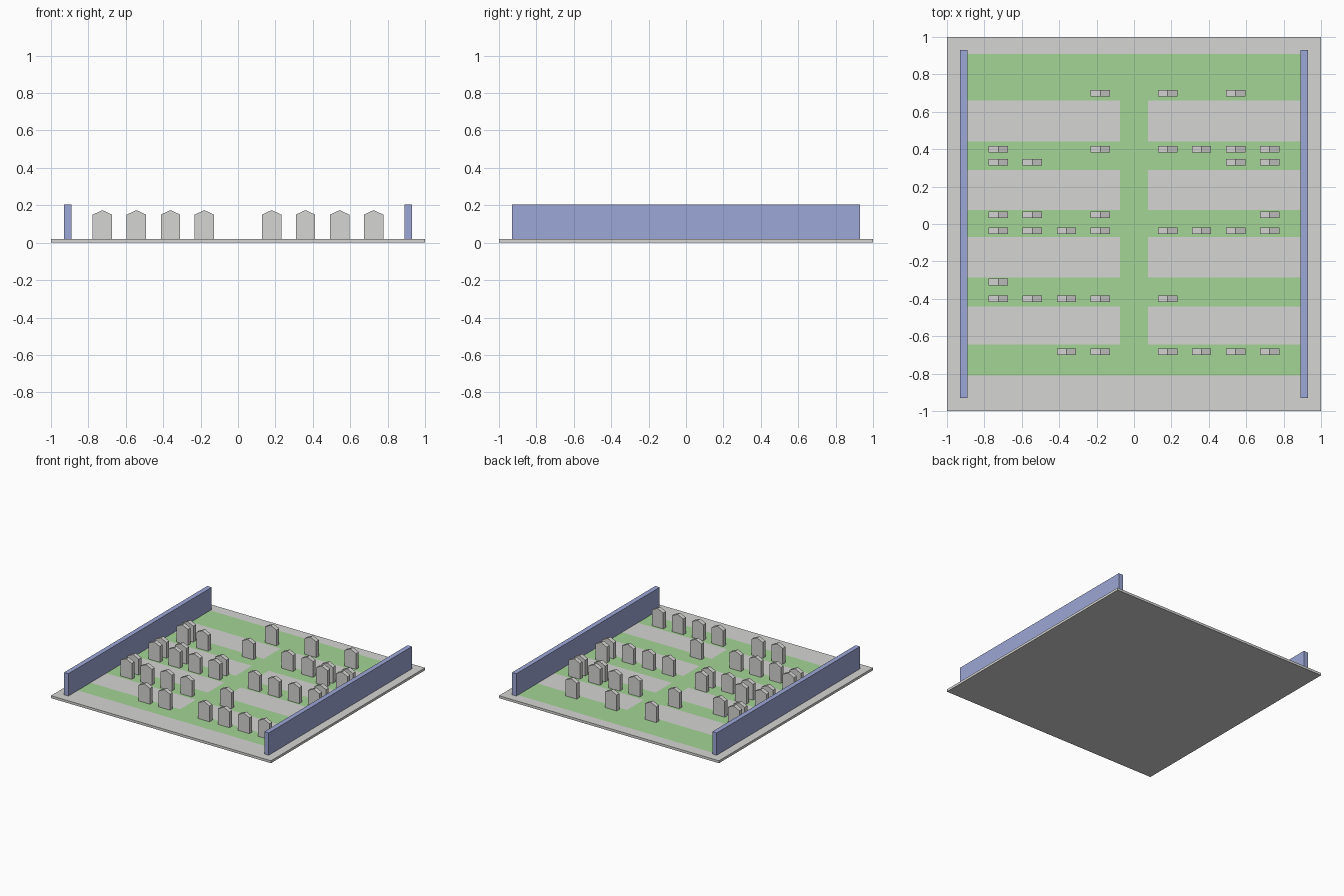
import bpy, bmesh

if "Cube" in bpy.data.objects:
    bpy.data.objects.remove(bpy.data.objects["Cube"])


def material(name, r, g, b):
    m = bpy.data.materials.new(name)
    m.diffuse_color = (r, g, b, 1)
    m.use_nodes = True
    m.node_tree.nodes["Principled BSDF"].inputs["Base Color"].default_value = m.diffuse_color
    return m


STONE = material("pale_stone", 0.66, 0.66, 0.645)
GRASS = material("grass_green", 0.37, 0.66, 0.30)
WALL = material("wall_blue", 0.335, 0.385, 0.67)
BASE_TOP = 0.02


def add_object(name, bm, *mats):
    bmesh.ops.recalc_face_normals(bm, faces=bm.faces)
    mesh = bpy.data.meshes.new(name)
    bm.to_mesh(mesh)
    bm.free()
    for m in mats:
        mesh.materials.append(m)
    obj = bpy.data.objects.new(name, mesh)
    bpy.context.collection.objects.link(obj)
    return obj


def box(x0, x1, y0, y1, z0, z1):
    bm = bmesh.new()
    bmesh.ops.create_cube(bm, size=1)
    for v in bm.verts:
        v.co = (x1 if v.co.x > 0 else x0,
                y1 if v.co.y > 0 else y0,
                z1 if v.co.z > 0 else z0)
    return bm


# Ground slab: top is cut along the lawn outlines and coloured by region
GRASS_BANDS = [(0.66, 0.91), (0.29, 0.44), (-0.07, 0.075),
               (-0.285, -0.44), (-0.645, -0.81)]
PATH_X, LAWN_X = 0.075, 0.90

bm = box(-1, 1, -1, 1, 0, BASE_TOP)
cuts = [((x, 0, 0), (1, 0, 0)) for x in (-LAWN_X, -PATH_X, PATH_X, LAWN_X)]
cuts += [((0, y, 0), (0, 1, 0)) for band in GRASS_BANDS for y in band]
for co, no in cuts:
    bmesh.ops.bisect_plane(bm, geom=bm.verts[:] + bm.edges[:] + bm.faces[:],
                           plane_co=co, plane_no=no)
bm.normal_update()
for f in bm.faces:
    c = f.calc_center_median()
    in_band = any(min(b) < c.y < max(b) for b in GRASS_BANDS)
    on_path = abs(c.x) < PATH_X and -0.81 < c.y < 0.91
    if f.normal.z > 0.9 and abs(c.x) < LAWN_X and (in_band or on_path):
        f.material_index = 1
add_object("ground_slab", bm, STONE, GRASS)

# Long side walls
for side, x in (("left", -0.91), ("right", 0.91)):
    add_object(side + "_wall",
               box(x - 0.02, x + 0.02, -0.93, 0.93, BASE_TOP, 0.203), WALL)


# Headstone: pointed profile extruded front to back
def headstone(name, x, y, half_w=0.052, depth=0.035):
    profile = [(-half_w, BASE_TOP), (half_w, BASE_TOP), (half_w, 0.15),
               (0, 0.174), (-half_w, 0.15)]
    bm = bmesh.new()
    face = bm.faces.new([bm.verts.new((x + px, y - depth / 2, pz))
                         for px, pz in profile])
    ext = bmesh.ops.extrude_face_region(bm, geom=[face], use_keep_orig=True)
    verts = [g for g in ext["geom"] if isinstance(g, bmesh.types.BMVert)]
    bmesh.ops.translate(bm, vec=(0, depth, 0), verts=verts)
    add_object(name, bm, STONE)


# Rows of headstones, x marks an occupied plot
COLUMNS = [-0.725, -0.543, -0.361, -0.18, 0.18, 0.361, 0.543, 0.725]
ROWS = [(0.70, "...xx.x."), (0.40, "x..xxxxx"), (0.33, "xx....xx"),
        (0.05, "xx.x...x"), (-0.037, "xxxxxxxx"), (-0.31, "x......."),
        (-0.40, "xxxxx..."), (-0.683, "..xxxxxx")]
for r, (y, plots) in enumerate(ROWS):
    for c, (x, plot) in enumerate(zip(COLUMNS, plots)):
        if plot == "x":
            headstone(f"headstone_{r + 1}_{c + 1}", x, y)
